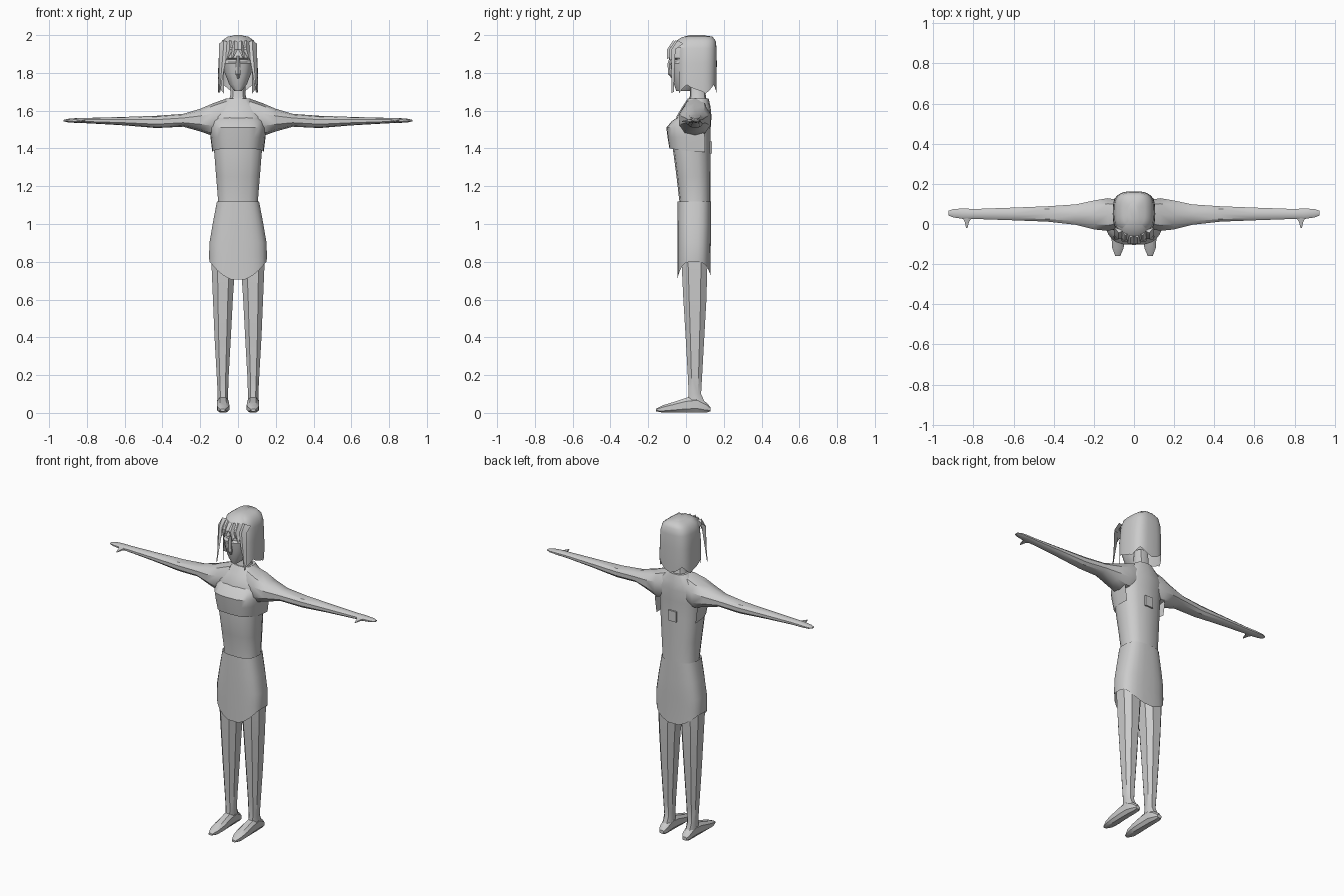
import bpy, bmesh, math
from mathutils import Vector

grey = bpy.data.materials.new("plain grey")
grey.diffuse_color = (0.6, 0.6, 0.6, 1)


def spow(v, p):
    return math.copysign(abs(v) ** p, v)


def make(name, rows, closed=True, caps=True, angle=35, solid=True):
    """Skin a list of point rows into one mesh object."""
    bm = bmesh.new()
    grid = [[bm.verts.new(p) for p in row] for row in rows]
    n = len(grid[0])
    for a, b in zip(grid, grid[1:]):
        for i in range(n if closed else n - 1):
            j = (i + 1) % n
            bm.faces.new((a[i], a[j], b[j], b[i]))
    if caps:
        bm.faces.new(grid[0])
        bm.faces.new(grid[-1])
    bm.normal_update()
    if solid:
        bmesh.ops.recalc_face_normals(bm, faces=bm.faces)
    me = bpy.data.meshes.new(name)
    bm.to_mesh(me)
    bm.free()
    ob = bpy.data.objects.new(name, me)
    bpy.context.collection.objects.link(ob)
    me.materials.append(grey)
    bpy.ops.object.select_all(action='DESELECT')
    ob.select_set(True)
    bpy.context.view_layer.objects.active = ob
    bpy.ops.object.shade_smooth_by_angle(angle=math.radians(angle))
    return ob


def ring(axis, at, u0, u1, v0, v1, n=10, p=0.85):
    """Rounded section across an axis, bounded by u0..u1 and v0..v1."""
    out = []
    for i in range(n):
        t = 2 * math.pi * (i + 0.5) / n
        u = (u0 + u1) / 2 + (u1 - u0) / 2 * spow(math.cos(t), p)
        v = (v0 + v1) / 2 + (v1 - v0) / 2 * spow(math.sin(t), p)
        out.append({'x': (at, u, v), 'y': (u, at, v), 'z': (u, v, at)}[axis])
    return out


def mirror_x(rows):
    return [[(-x, y, z) for x, y, z in r] for r in rows]


def pair(name, rows, **kw):
    make("right_" + name, rows, **kw)
    make("left_" + name, mirror_x(rows), **kw)


# torso: height, half width, front, back
torso = [(0.84, 0.13, -0.035, 0.12), (0.92, 0.145, -0.04, 0.13), (1.0, 0.13, -0.035, 0.13),
         (1.12, 0.107, -0.035, 0.13), (1.25, 0.118, -0.05, 0.13), (1.4, 0.13, -0.07, 0.13),
         (1.5, 0.135, -0.06, 0.13), (1.57, 0.14, -0.05, 0.135), (1.62, 0.11, -0.02, 0.13),
         (1.665, 0.06, 0.01, 0.12)]
make("torso", [ring('z', z, -w, w, f, b, 14, 0.75) for z, w, f, b in torso])

# neck
make("neck", [ring('z', z, -w, w, f, b, 10) for z, w, f, b in
              [(1.63, 0.062, 0.0, 0.12), (1.675, 0.043, 0.02, 0.105), (1.76, 0.04, 0.02, 0.1)]])

# arms: distance out, front, back, bottom, top
arm = [(0.06, -0.02, 0.12, 1.48, 1.665), (0.13, -0.038, 0.132, 1.465, 1.64),
       (0.2, -0.03, 0.12, 1.49, 1.61), (0.29, -0.006, 0.1, 1.515, 1.583),
       (0.43, 0.01, 0.09, 1.508, 1.573), (0.6, 0.017, 0.083, 1.522, 1.567),
       (0.79, 0.024, 0.076, 1.533, 1.562), (0.85, 0.024, 0.078, 1.535, 1.561),
       (0.9, 0.032, 0.076, 1.538, 1.557), (0.925, 0.042, 0.066, 1.544, 1.551)]
pair("arm", [ring('x', x, f, b, lo, hi, 10) for x, f, b, lo, hi in arm])

# thumbs
pair("thumb", [ring('y', y, a, b, lo, hi, 6) for y, a, b, lo, hi in
               [(0.04, 0.795, 0.865, 1.537, 1.558), (0.012, 0.82, 0.845, 1.538, 1.553),
                (-0.02, 0.829, 0.837, 1.54, 1.546)]])

# legs: height, inner, outer, front, back
leg = [(0.95, 0.005, 0.135, -0.03, 0.12), (0.8, 0.01, 0.145, -0.028, 0.118),
       (0.6, 0.024, 0.136, -0.018, 0.112), (0.4, 0.035, 0.127, -0.005, 0.1),
       (0.2, 0.047, 0.115, 0.007, 0.088), (0.1, 0.051, 0.109, 0.012, 0.082),
       (0.04, 0.05, 0.11, 0.0, 0.11)]
pair("leg", [ring('z', z, a, b, f, k, 8, 0.8) for z, a, b, f, k in leg])

# feet: position back to front, inner, outer, bottom, top
foot = [(0.13, 0.064, 0.096, 0.008, 0.03), (0.11, 0.053, 0.107, 0.0, 0.055),
        (0.06, 0.048, 0.112, 0.0, 0.09), (0.0, 0.047, 0.113, 0.0, 0.082),
        (-0.07, 0.044, 0.114, 0.0, 0.058), (-0.12, 0.05, 0.11, 0.0, 0.042),
        (-0.16, 0.068, 0.094, 0.008, 0.022)]
pair("foot", [ring('y', y, a, b, lo, hi, 8, 0.75) for y, a, b, lo, hi in foot])

# skirt with rounded front and back hem
skirt = [(1.12, 0.112, -0.045, 0.133), (1.0, 0.135, -0.046, 0.133),
         (0.9, 0.152, -0.046, 0.132), (0.83, 0.154, -0.046, 0.13)]
rows = [ring('z', z, -w, w, f, b, 24, 0.7) for z, w, f, b in skirt]
rows.append([(x * 0.99, y, 0.8 - (0.1 if y < 0.04 else 0.08) * max(0, 1 - (x / 0.15) ** 2))
             for x, y, z in rows[-1]])
make("skirt", rows, caps=False)


# chest band wrapping the front and sides, open behind
def band(z, w, front, side, drop=0.0, n=14):
    out = []
    for i in range(n + 1):
        t = math.pi * i / n
        s = math.sin(t)
        out.append((-w * spow(math.cos(t), 0.65), side + (front - side) * s ** 0.65,
                    z - drop * (1 - s)))
    return out


make("chest_band", [band(1.4, 0.136, -0.088, 0.1, 0.02), band(1.46, 0.146, -0.098, 0.1),
                    band(1.51, 0.15, -0.104, 0.09), band(1.545, 0.142, -0.075, 0.07),
                    band(1.565, 0.12, -0.045, 0.05)], closed=False, caps=False)
make("back_clasp", [ring('y', y, -0.03, 0.03, 1.37, 1.44, 4, 0.2) for y in (0.128, 0.138)])

# face: height, half width, front, back
face = [(1.705, 0.02, -0.052, 0.03), (1.74, 0.048, -0.064, 0.06), (1.8, 0.072, -0.078, 0.1),
        (1.85, 0.08, -0.084, 0.1), (1.858, 0.08, -0.064, 0.1), (1.872, 0.08, -0.062, 0.1),
        (1.88, 0.08, -0.08, 0.1), (1.93, 0.075, -0.07, 0.1), (1.96, 0.06, -0.04, 0.09)]
make("face", [ring('z', z, -w, w, f, b, 14, 0.85) for z, w, f, b in face])
make("nose", [ring('z', z, -w, w, f, -0.05, 6) for z, w, f in
              [(1.77, 0.006, -0.075), (1.795, 0.016, -0.096), (1.85, 0.012, -0.097),
               (1.89, 0.008, -0.085)]])


# hair shell with a jagged hem, open around the face
def hair_row(z, w, front, back, jag=0.0, n=32):
    out = []
    for i in range(n + 1):
        t = math.radians(-55 + 290 * i / n)
        y = (front + back) / 2 + (back - front) / 2 * spow(math.sin(t), 0.65)
        x = w * spow(math.cos(t), 0.65)
        out.append((x, y, z - jag * abs((i % 8) - 4) / 4))
    return out


hair = [(1.998, 0.02, 0.03, 0.1), (1.992, 0.055, -0.01, 0.14), (1.97, 0.085, -0.035, 0.157),
        (1.93, 0.098, -0.045, 0.162), (1.85, 0.104, -0.05, 0.163), (1.76, 0.106, -0.05, 0.162)]
make("hair", [hair_row(*h) for h in hair] + [hair_row(1.737, 0.106, -0.05, 0.16, 0.047)],
     closed=False, caps=False, angle=45)

# crown closing the hair and sweeping forward over the brow
make("crown", [ring('z', z, -w, w, f, b, 16, 0.8) for z, w, f, b in
               [(1.935, 0.09, -0.085, 0.14), (1.965, 0.078, -0.06, 0.14),
                (1.988, 0.055, -0.025, 0.13), (2.0, 0.02, 0.02, 0.1)]])

# fringe locks parting from the middle
for k, (x0, x1, tip, low) in enumerate([(0.0, 0.035, 0.03, 1.88), (0.025, 0.065, 0.06, 1.872),
                                        (0.055, 0.1, 0.098, 1.7)]):
    m, y = (x0 + x1) / 2, -0.088 + 0.012 * k
    pair("fringe_lock_%d" % (k + 1),
         [[(x0, y + 0.03, 1.965), (m, y + 0.02, 1.972), (x1, y + 0.05, 1.955)],
          [(x0, y - 0.008, 1.925), (m, y - 0.012, 1.925), (x1, y + 0.008, 1.925)],
          [(tip - 0.004, y - 0.01, low), (tip, y - 0.012, low - 0.006), (tip + 0.004, y, low)]],
         angle=40)
